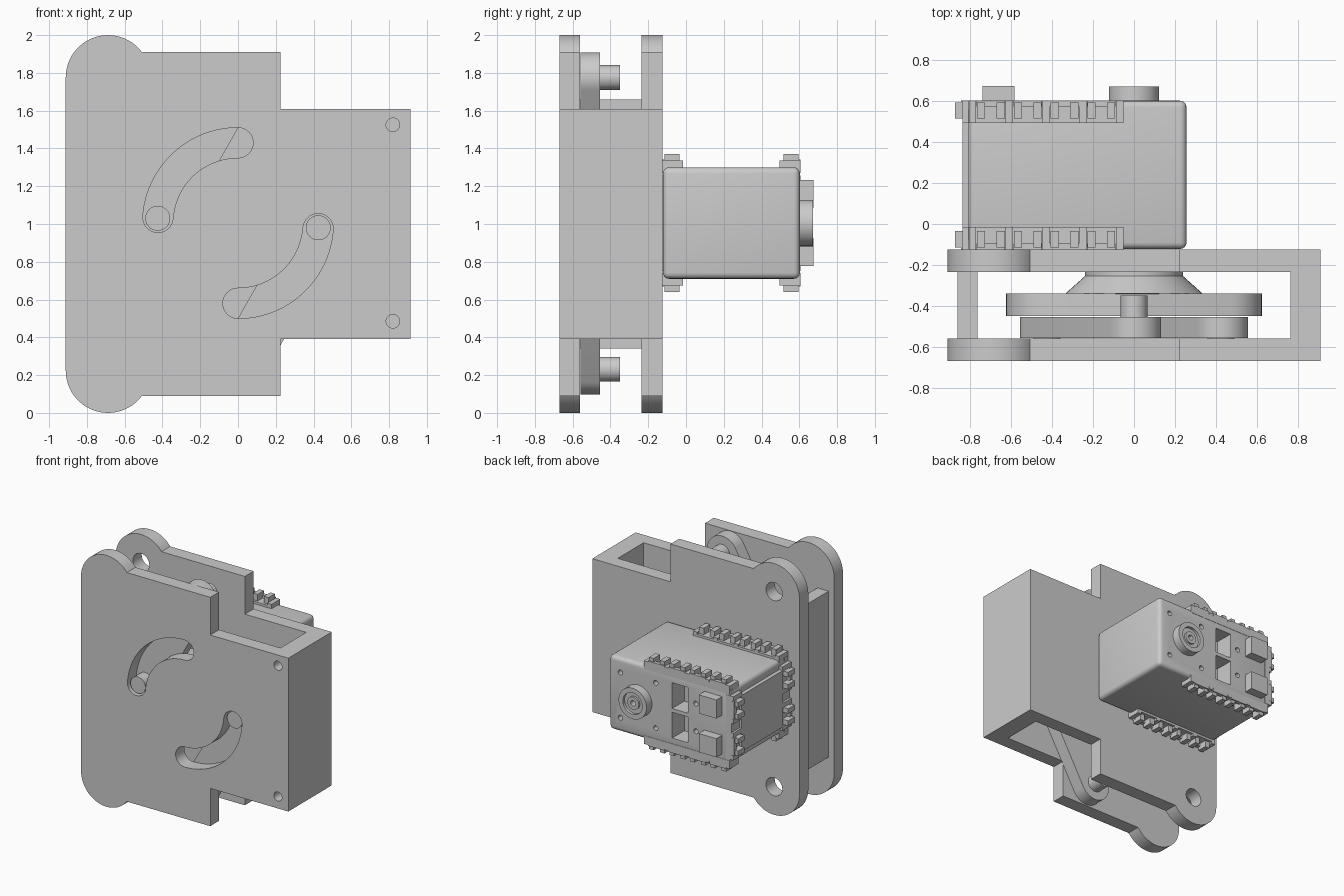
import bpy, bmesh
from math import sin, cos, radians, pi
from mathutils import Vector
from mathutils.geometry import convex_hull_2d

if "Cube" in bpy.data.objects:
    bpy.data.objects.remove(bpy.data.objects["Cube"])


def finish(name, bm, smooth=True):
    bmesh.ops.recalc_face_normals(bm, faces=bm.faces[:])
    me = bpy.data.meshes.new(name)
    bm.to_mesh(me)
    bm.free()
    ob = bpy.data.objects.new(name, me)
    bpy.context.collection.objects.link(ob)
    if smooth:
        activate(ob)
        bpy.ops.object.shade_smooth_by_angle(angle=radians(30))
    return ob


def activate(ob):
    bpy.ops.object.select_all(action='DESELECT')
    ob.select_set(True)
    bpy.context.view_layer.objects.active = ob


def extrude(name, pts, y0, y1):
    """Extrude an (x, z) outline along y."""
    bm = bmesh.new()
    f = bm.faces.new([bm.verts.new((x, y0, z)) for x, z in pts])
    r = bmesh.ops.extrude_face_region(bm, geom=[f])
    vs = [v for v in r['geom'] if isinstance(v, bmesh.types.BMVert)]
    bmesh.ops.translate(bm, verts=vs, vec=(0, y1 - y0, 0))
    return finish(name, bm)


def add_box(bm, x0, x1, y0, y1, z0, z1):
    vs = bmesh.ops.create_cube(bm, size=1)['verts']
    bmesh.ops.scale(bm, verts=vs, vec=(x1 - x0, y1 - y0, z1 - z0))
    bmesh.ops.translate(bm, verts=vs, vec=((x0 + x1) / 2, (y0 + y1) / 2, (z0 + z1) / 2))


def boxes(name, dims):
    bm = bmesh.new()
    for d in dims:
        add_box(bm, *d)
    return finish(name, bm, False)


def arc(cx, cz, r, a0, a1, n=24):
    return [(cx + r * cos(radians(a0 + (a1 - a0) * i / n)),
             cz + r * sin(radians(a0 + (a1 - a0) * i / n))) for i in range(n + 1)]


def circle(cx, cz, r, n=32):
    return arc(cx, cz, r, 0, 360, n)[:-1]


def hull(*circles):
    pts = [Vector(p) for c in circles for p in circle(*c, 48)]
    return [pts[i][:] for i in convex_hull_2d(pts)]


def lathe(name, profile, cx, cz, n=48):
    """Spin (radius, y) points about a y axis."""
    bm = bmesh.new()
    vs = [bm.verts.new((cx + r, y, cz)) for r, y in profile]
    es = [bm.edges.new(e) for e in zip(vs, vs[1:])]
    bmesh.ops.spin(bm, geom=vs + es, cent=(cx, 0, cz), axis=(0, 1, 0), angle=2 * pi, steps=n)
    bmesh.ops.remove_doubles(bm, verts=bm.verts[:], dist=1e-5)
    return finish(name, bm)


def cut(ob, *cutters):
    activate(ob)
    for c in cutters:
        m = ob.modifiers.new('cut', 'BOOLEAN')
        m.operation, m.solver, m.object = 'DIFFERENCE', 'EXACT', c
        bpy.ops.object.modifier_apply(modifier=m.name)
        bpy.data.objects.remove(c)


# housing: one outline for both plates, hollowed from above and below
outline = (arc(-.688, 1.776, .224, 180, 37) + [(.225, 1.91), (.225, 1.61), (.912, 1.61),
           (.912, .39), (.225, .39), (.225, .09)] + arc(-.688, .224, .224, -37, -180))
housing = extrude('housing', outline, -.67, -.125)
ya, yb = -.56, -.235
cut(housing,
    boxes('cavity', [(-.765, .765, ya, yb, -1, 3)]),
    boxes('upper_gap', [(-1.1, -.7, ya, yb, 1.66, 3)]),
    boxes('lower_gap', [(-1.1, -.7, ya, yb, -1, .34)]),
    boxes('side_gap', [(-1.1, -.863, ya, yb, -1.1, 3.1)]))

for s in (1, -1):
    # curved slot, corner screw hole, hinge hole
    a = 0 if s > 0 else 180
    slot = (arc(0, 1.005, .505, 90 + a, 176 + a)
            + arc(-.424 * s, 1.005 + .03 * s, .08, 176 + a, 356 + a, 16)[1:]
            + arc(0, 1.005, .345, 176 + a, 90 + a)[1:]
            + arc(0, 1.005 + .425 * s, .08, -90 + a, 90 + a, 16)[1:-1])
    cut(housing,
        extrude('slot', slot, -.8, -.5),
        extrude('screw_hole', circle(.82, 1.005 + .52 * s, .036), -.8, -.45),
        extrude('hinge_hole', circle(-.688, 1 + .776 * s, .072), -.3, 0))

    # sliding link with a pin at each end
    p, q = (-.425 * s, 1.005 + .025 * s), (0, 1.003 + .772 * s)
    tag = 'upper' if s > 0 else 'lower'
    extrude(tag + '_link', hull((*p, .133), (*q, .133)), -.558, -.455)
    extrude(tag + '_slot_pin', circle(*p, .066), -.65, -.55)
    extrude(tag + '_bolt_pin', circle(*q, .066), -.46, -.35)
activate(housing)
bpy.ops.object.shade_smooth_by_angle(angle=radians(30))

# rotating arm and its conical hub
extrude('rotor_arm', hull((-.425, 1.03, .2), (0, 1.005, .29), (.425, .98, .2)), -.45, -.34)
lathe('rotor_hub', [(0, -.35), (.335, -.34), (.24, -.255), (.24, -.23), (0, -.23)], 0, 1.005)

# motor body with rounded edges
bm = bmesh.new()
add_box(bm, -.81, .257, -.122, .603, .71, 1.3)
bmesh.ops.bevel(bm, geom=bm.edges[:], offset=.032, segments=4, profile=.5, affect='EDGES')
motor = finish('motor_body', bm)
for s in (1, -1):
    z0, z1 = sorted((1.005 + .015 * s, 1.005 + .22 * s))
    cut(motor, boxes('window', [(-.44, -.3, .45, .7, z0, z1)]))
    for x in (-.155, .155, -.51):
        cut(motor, extrude('screw', circle(x, 1.005 + (.18 if x > -.5 else .11) * s, .02, 16), .56, .7))
activate(motor)
bpy.ops.object.shade_smooth_by_angle(angle=radians(30))
boxes('motor_end_panel', [(-.84, -.8, -.02, .5, .78, 1.23)])
boxes('motor_back_plate_corners', [(-.81, -.7, .56, .603, .71, 1.3), (-.81, -.7, -.122, -.08, .71, 1.3)])

# output boss on the back with a recessed face
lathe('idler_boss', [(.123, .59), (.123, .672), (.085, .672), (.085, .65), (.05, .65),
                     (.05, .665), (.022, .665), (.022, .6)], 0, 1.005)

# cable sockets
boxes('cable_sockets', [(-.74, -.585, .59, .675, 1.005 + a, 1.005 + b)
                        for a, b in ((.08, .228), (-.228, -.08))])

# toothed mounting flanges: cells along both z sides and across the end
def flange(centres, half, put):
    lo, hi = min(centres) - half - .018, max(centres) + half + .018
    parts = [(lo, hi, .255, .365, -.03, .018)]
    for c in centres:
        parts.append((c - .07, c + .07, .335, .365, -.01, .042))
        for t in (-1, 1):
            a, b = sorted((c + t * .028, c + t * .068))
            parts.append((a, b, .275, .355, -.01, .07))
            a, b = sorted((c + t * (half - .018), c + t * (half + .018)))
            parts.append((a, b, .255, .365, -.01, .035))
    return [put(*p) for p in parts]


def span(c, s, a, b):
    return tuple(sorted((c + s * a, c + s * b)))


for t, side in ((1, 'back'), (-1, 'front')):
    dims = []
    for s in (1, -1):
        dims += flange((-.7, -.52, -.34, -.16), .09, lambda u0, u1, d0, d1, w0, w1:
                       (u0, u1, *span(.24, t, d0, d1), *span(1.005, s, .295 + w0, .295 + w1)))
    dims += flange((.86, 1.15), .09, lambda u0, u1, d0, d1, w0, w1:
                   (-.805 - w1, -.805 - w0, *span(.24, t, d0, d1), u0, u1))
    boxes(side + '_flange_teeth', dims)
